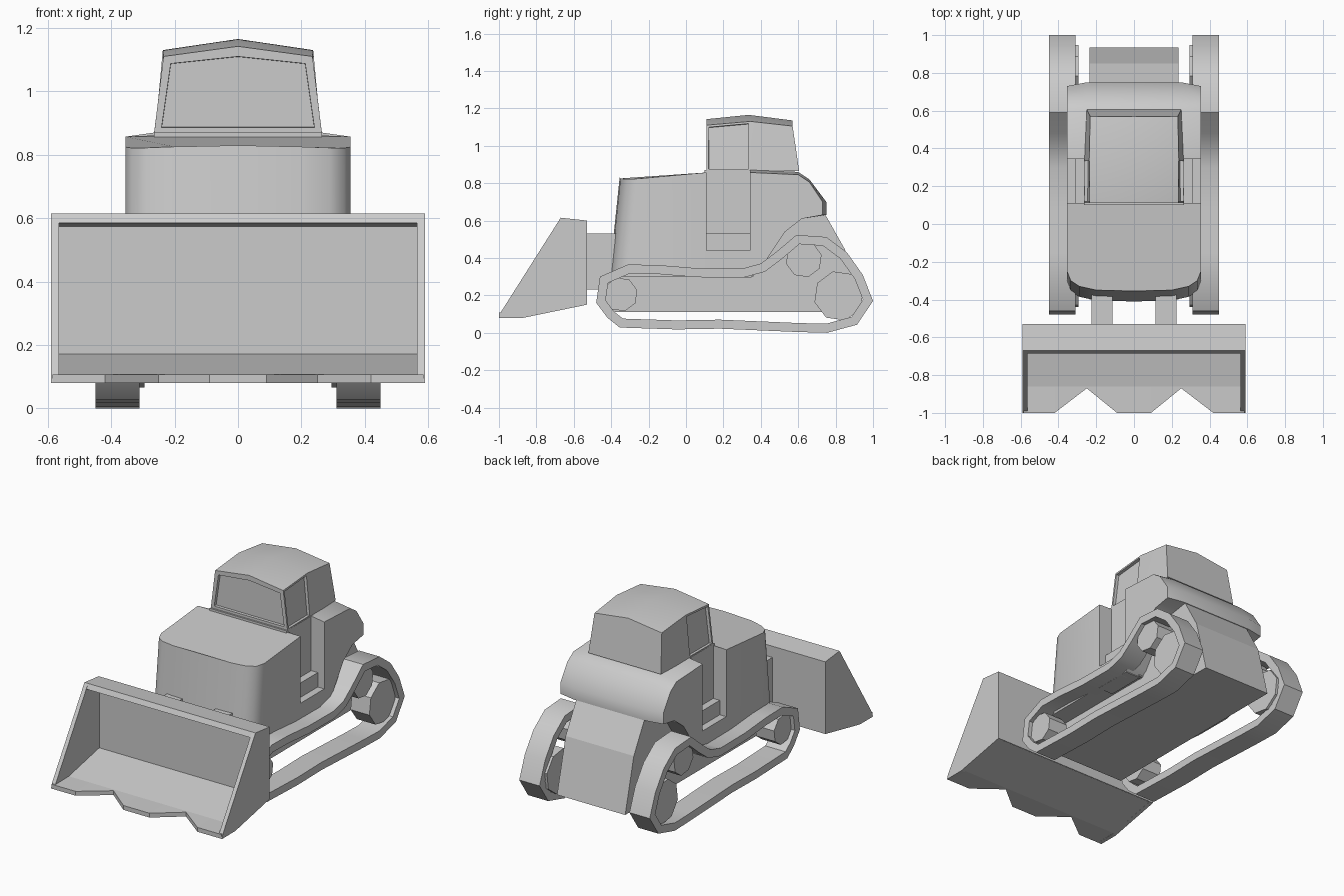
import bpy, bmesh, math
from mathutils import Vector

if "Cube" in bpy.data.objects:
    bpy.data.objects.remove(bpy.data.objects["Cube"])


def finish(name, bm, angle=None):
    bmesh.ops.recalc_face_normals(bm, faces=bm.faces[:])
    me = bpy.data.meshes.new(name)
    bm.to_mesh(me)
    bm.free()
    ob = bpy.data.objects.new(name, me)
    bpy.context.collection.objects.link(ob)
    if angle:
        bpy.ops.object.select_all(action='DESELECT')
        ob.select_set(True)
        bpy.context.view_layer.objects.active = ob
        bpy.ops.object.shade_smooth_by_angle(angle=math.radians(angle))
    return ob


def loft(rings, caps=True, closed=False):
    """Skin a list of equal closed point rings."""
    bm = bmesh.new()
    vs = [[bm.verts.new(p) for p in r] for r in rings]
    n = len(rings[0])
    for a, b in zip(vs, vs[1:] + ([vs[0]] if closed else [])):
        for i in range(n):
            j = (i + 1) % n
            bm.faces.new((a[i], a[j], b[j], b[i]))
    if caps and not closed:
        bm.faces.new(vs[0])
        bm.faces.new(vs[-1])
    return bm


def prism(name, profile, xs, shape=None, angle=None):
    """Extrude a (y, z) profile through the x stations."""
    shape = shape or (lambda x, y, z: (x, y, z))
    return finish(name, loft([[shape(x, y, z) for y, z in profile] for x in xs]), angle)


def box(name, x0, x1, y0, y1, z0, z1):
    return prism(name, [(y0, z0), (y1, z0), (y1, z1), (y0, z1)], (x0, x1))


# Hood: rounded-front plan, leaning back, slightly crowned top
half = [(0.2, 0.0), (0.29, 0.02), (0.335, 0.05), (0.355, 0.10)]


def hood_ring(front, w, z):
    pts = [(x * w, front + dy) for x, dy in half] + [(0.355 * w, 0.11)]
    pts = [(0, front - 0.005)] + pts + [(0, 0.11)] + [(-x, y) for x, y in reversed(pts)]
    return [(x, y, z(x, y)) for x, y in pts]


def hood_top(x, y):
    return 0.83 + (y + 0.35) / 0.46 * 0.042 - 0.015 * (x / 0.355) ** 2


finish("hood", loft([hood_ring(-0.405, 1.0, lambda x, y: 0.30),
                     hood_ring(-0.35, 1.0, hood_top)]), 40)

# Cab core and entry steps
box("cab_core", -0.265, 0.265, 0.10, 0.36, 0.30, 0.87)
for s, side in ((1, "right"), (-1, "left")):
    box(f"lower_step_{side}", s * 0.25, s * 0.355, 0.10, 0.35, 0.295, 0.44)
    box(f"upper_step_{side}", s * 0.25, s * 0.31, 0.10, 0.35, 0.43, 0.53)


# Rear body with wheel arch underneath
def rear_shape(x, y, z):
    if abs(x) > 0.3:
        z -= 0.015 if z > 0.8 else 0
        y -= 0.02 if y > 0.7 else 0
    return x, y, z


prism("rear_body", [(0.343, 0.295), (0.39, 0.33), (0.53, 0.54), (0.62, 0.61), (0.75, 0.63),
                    (0.75, 0.70), (0.66, 0.82), (0.60, 0.86), (0.343, 0.872)],
      (-0.355, -0.25, 0, 0.25, 0.355), rear_shape, 40)

# Chassis with sloped tail plate
prism("chassis", [(-0.40, 0.11), (0.935, 0.11), (0.85, 0.445), (0.743, 0.635),
                  (0.5, 0.635), (0.33, 0.31), (-0.40, 0.31)], (-0.235, 0.235))

# Cab with crowned roof and recessed windows
bm = bmesh.new()
V = lambda *p: bm.verts.new(p)
low = {(s, i): V(s * w, y, 0.865) for s in (-1, 1)
       for i, (w, y) in enumerate([(0.265, 0.11), (0.262, 0.345), (0.25, 0.605)])}
top = {(s, i): V(s * w, y, z) for s in (-1, 1)
       for i, (w, y, z) in enumerate([(0.235, 0.11, 1.11), (0.237, 0.345, 1.13), (0.232, 0.57, 1.105)])}
mid = [V(0, 0.11, 1.142), V(0, 0.335, 1.165), V(0, 0.57, 1.135)]
windows = [bm.faces.new((low[-1, 0], low[1, 0], top[1, 0], mid[0], top[-1, 0]))]
bm.faces.new((low[-1, 2], low[1, 2], top[1, 2], mid[2], top[-1, 2]))
bm.faces.new([low[k] for k in ((-1, 0), (-1, 1), (-1, 2), (1, 2), (1, 1), (1, 0))])
door_windows = []
for s in (-1, 1):
    for i in (0, 1):
        f = bm.faces.new((low[s, i], low[s, i + 1], top[s, i + 1], top[s, i]))
        if i == 0:
            door_windows.append(f)
        bm.faces.new((top[s, i], top[s, i + 1], mid[i + 1], mid[i]))
bmesh.ops.recalc_face_normals(bm, faces=bm.faces[:])
for faces, t in ((windows, 0.032), (door_windows, 0.016)):
    r = bmesh.ops.inset_individual(bm, faces=faces, thickness=t, depth=0)
    bmesh.ops.inset_individual(bm, faces=faces, thickness=0.001, depth=-0.018)
finish("cab", bm, 30)

# Bucket: side plates, back, top lip, notched floor
for s, side in ((1, "right"), (-1, "left")):
    prism(f"bucket_side_{side}", [(-1.0, 0.08), (-0.87, 0.08), (-0.53, 0.15), (-0.53, 0.60),
                                  (-0.67, 0.615), (-0.99, 0.11)], (s * 0.565, s * 0.59))
prism("bucket_back", [(-0.53, 0.15), (-0.53, 0.60), (-0.56, 0.60), (-0.56, 0.155)], (-0.58, 0.58))
prism("bucket_top_lip", [(-0.53, 0.57), (-0.53, 0.60), (-0.67, 0.615), (-0.685, 0.585)], (-0.58, 0.58))
bm = bmesh.new()
xs = [-0.585, -0.42, -0.25, -0.09, 0.09, 0.25, 0.42, 0.585]
rows = [[bm.verts.new((x, (-0.87 if abs(x) == 0.25 else -1.0) if r == 0 else y, z)) for x in xs]
        for r, (y, z) in enumerate([(-1.0, 0.08), (-0.86, 0.082), (-0.535, 0.15)])]
for a, b in zip(rows, rows[1:]):
    for i in range(len(xs) - 1):
        bm.faces.new((a[i], a[i + 1], b[i + 1], b[i]))
up = bmesh.ops.extrude_face_region(bm, geom=bm.faces[:], use_keep_orig=True)
bmesh.ops.translate(bm, vec=(0, 0, 0.027), verts=[g for g in up["geom"] if isinstance(g, bmesh.types.BMVert)])
finish("bucket_floor", bm)

# Push arms
for s, side in ((1, "right"), (-1, "left")):
    box(f"push_arm_{side}", s * 0.115, s * 0.225, -0.54, -0.36, 0.23, 0.53)

# Tracks: thin belt around an uneven loop, plus wheels
belt = [(-0.48, 0.16), (-0.46, 0.30), (-0.31, 0.365), (-0.15, 0.362), (0.06, 0.345), (0.30, 0.343),
        (0.40, 0.37), (0.48, 0.43), (0.59, 0.523), (0.75, 0.512), (0.86, 0.43), (0.945, 0.31),
        (1.0, 0.17), (0.914, 0.043), (0.755, 0.0), (0.60, 0.004), (0.18, 0.022), (-0.05, 0.018),
        (-0.355, 0.028), (-0.42, 0.08)]


def inset(points, d):
    out = []
    for i, p in enumerate(points):
        p = Vector(p)
        a = (p - Vector(points[i - 1])).normalized()
        b = (Vector(points[(i + 1) % len(points)]) - p).normalized()
        na, nb = Vector((a.y, -a.x)), Vector((b.y, -b.x))
        out.append(tuple(p + (na + nb) * d / (1 + na.dot(nb))))
    return out


inner = inset(belt, 0.048)
wheels = {"idler_wheel": (-0.35, 0.205, 0.092), "drive_wheel": (0.818, 0.197, 0.135),
          "upper_wheel": (0.63, 0.393, 0.098)}
for s, side in ((1, "right"), (-1, "left")):
    x0, x1 = s * 0.31, s * 0.45
    rings = [[(x, y, z) for y, z in prof]
             for x, prof in ((x0, belt), (x1, belt), (x1, inner), (x0, inner))]
    finish(f"track_{side}", loft(rings, closed=True), 35)
    for name, (cy, cz, r) in wheels.items():
        prof = [(cy + r * math.cos(k * math.pi / 4 + 0.25), cz + r * math.sin(k * math.pi / 4 + 0.25))
                for k in range(8)]
        prism(f"{name}_{side}", prof, (s * 0.295, s * 0.425))
